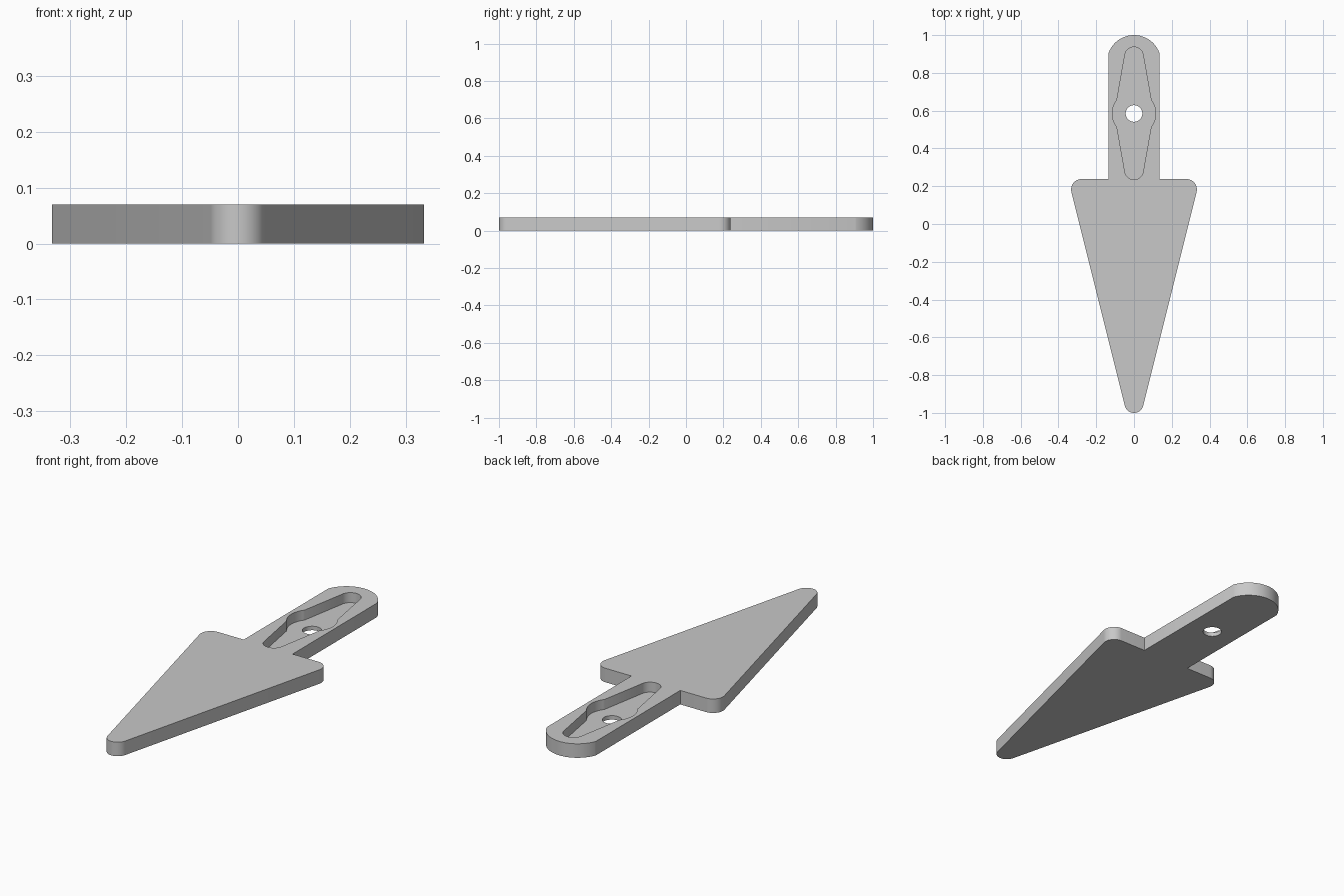
import bpy
import bmesh
from math import sin, cos, radians, degrees, atan2, asin

cube = bpy.data.objects.get("Cube")
if cube:
    bpy.data.objects.remove(cube)

THICK = 0.07
FLOOR = 0.02

grey = bpy.data.materials.new("plain_grey")
grey.use_nodes = True
colour = (0.58, 0.58, 0.58, 1)
grey.diffuse_color = colour
grey.node_tree.nodes["Principled BSDF"].inputs["Base Color"].default_value = colour


def arc(cx, cy, r, start, end, steps=16):
    """Points on an arc, angles in degrees."""
    angles = [radians(start + (end - start) * i / steps) for i in range(steps + 1)]
    return [(cx + r * cos(a), cy + r * sin(a)) for a in angles]


def mirrored(half):
    """Close a +x half outline, running front to back, across x = 0."""
    left = [(-x, y) for x, y in reversed(half) if x > 1e-5]
    return half + left


def prism(name, outline, z0, z1):
    bm = bmesh.new()
    base = bm.faces.new([bm.verts.new((x, y, z0)) for x, y in outline])
    top = bmesh.ops.extrude_face_region(bm, geom=[base])["geom"]
    verts = [v for v in top if isinstance(v, bmesh.types.BMVert)]
    bmesh.ops.translate(bm, verts=verts, vec=(0, 0, z1 - z0))
    bmesh.ops.recalc_face_normals(bm, faces=bm.faces)
    mesh = bpy.data.meshes.new(name)
    bm.to_mesh(mesh)
    bm.free()
    mesh.materials.append(grey)
    obj = bpy.data.objects.new(name, mesh)
    bpy.context.collection.objects.link(obj)
    return obj


# Pointed blade with rounded corners, and a round-ended handle
tip_y, tip_r = -0.95, 0.05
corner_x, corner_y, corner_r = 0.278, 0.183, 0.055
handle_w, handle_r = 0.135, 0.143
run = (corner_x ** 2 + (corner_y - tip_y) ** 2) ** 0.5
side = degrees(-atan2(corner_x, corner_y - tip_y) + asin((tip_r - corner_r) / run))
bend = degrees(asin((handle_r ** 2 - handle_w ** 2) ** 0.5 / handle_r))
outline = arc(0, tip_y, tip_r, -90, side)
outline += arc(corner_x, corner_y, corner_r, side, 90)
outline += [(handle_w, corner_y + corner_r)]
outline += arc(0, 1 - handle_r, handle_r, bend, 90, 24)
body = prism("pointed_marker", mirrored(outline), 0, THICK)

# Tapered pocket that swells around the hole
hole_y = 0.585
pocket = arc(0, 0.284, 0.049, -90, -8)
pocket += arc(0, hole_y, 0.115, -38, 38, 20)
pocket += arc(0, 0.888, 0.049, 8, 90)
pocket_cutter = prism("pocket_cutter", mirrored(pocket), FLOOR, THICK + 0.1)

# Round hole through the pocket floor
hole = arc(0, hole_y, 0.044, -90, 90, 24)
hole_cutter = prism("hole_cutter", mirrored(hole), -0.1, THICK + 0.05)

bpy.ops.object.select_all(action='DESELECT')
bpy.context.view_layer.objects.active = body
body.select_set(True)
for cutter in (pocket_cutter, hole_cutter):
    cutter.hide_render = True
    cut = body.modifiers.new(cutter.name, 'BOOLEAN')
    cut.operation = 'DIFFERENCE'
    cut.solver = 'EXACT'
    cut.object = cutter
    bpy.ops.object.modifier_apply(modifier=cut.name)
    bpy.data.objects.remove(cutter)
bpy.ops.object.shade_smooth_by_angle(angle=radians(30))
